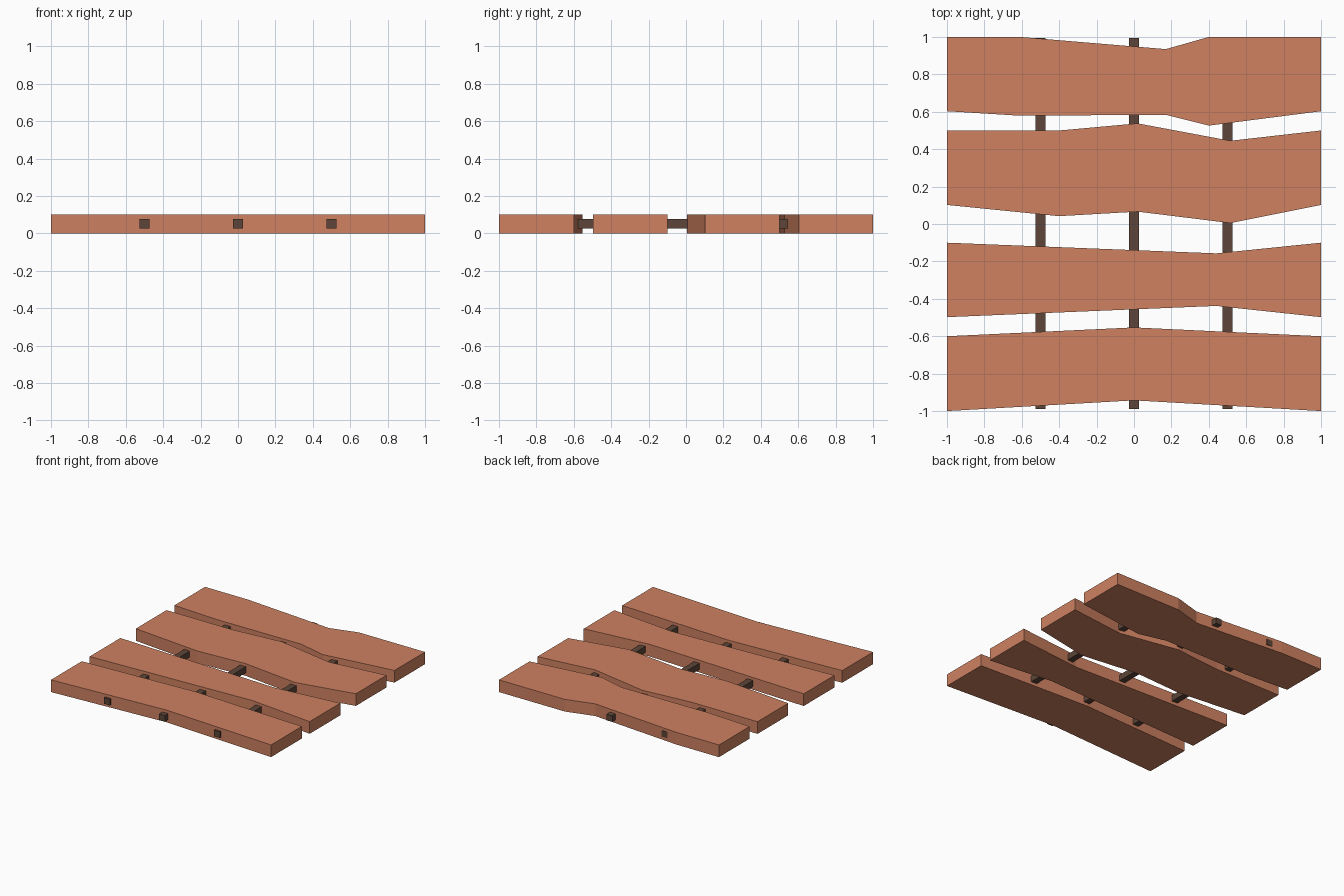
import bpy, bmesh

if "Cube" in bpy.data.objects:
    bpy.data.objects.remove(bpy.data.objects["Cube"])

def material(name, color):
    m = bpy.data.materials.new(name)
    m.diffuse_color = (*color, 1)
    m.use_nodes = True
    m.node_tree.nodes["Principled BSDF"].inputs["Base Color"].default_value = m.diffuse_color
    return m

plank_mat = material("plank_wood", (0.62, 0.22, 0.12))
batten_mat = material("batten_wood", (0.11, 0.06, 0.04))

def slab(name, outline, z0, z1, mat):
    """Extrude a flat xy outline from z0 up to z1."""
    bm = bmesh.new()
    face = bm.faces.new([bm.verts.new((x, y, z0)) for x, y in outline])
    ext = bmesh.ops.extrude_face_region(bm, geom=[face])
    top = [v for v in ext["geom"] if isinstance(v, bmesh.types.BMVert)]
    bmesh.ops.translate(bm, verts=top, vec=(0, 0, z1 - z0))
    bmesh.ops.recalc_face_normals(bm, faces=bm.faces[:])
    mesh = bpy.data.meshes.new(name)
    bm.to_mesh(mesh)
    bm.free()
    mesh.materials.append(mat)
    obj = bpy.data.objects.new(name, mesh)
    bpy.context.collection.objects.link(obj)

# Planks, front to back: (x, front edge y, back edge y) at each bend
planks = [
    [(-1, -1, -0.6), (0, -0.943, -0.553), (1, -1, -0.6)],
    [(-1, -0.498, -0.1), (0.44, -0.438, -0.157), (1, -0.498, -0.1)],
    [(-1, 0.102, 0.5), (-0.4, 0.042, 0.5), (0.02, 0.066, 0.538),
     (0.515, 0.005, 0.445), (1, 0.102, 0.5)],
    [(-1, 0.603, 1), (-0.61, 0.579, 1), (0.17, 0.584, 0.935),
     (0.4, 0.526, 1), (1, 0.603, 1)],
]
for i, stations in enumerate(planks, 1):
    front = [(x, f) for x, f, b in stations]
    back = [(x, b) for x, f, b in reversed(stations)]
    slab(f"plank_{i}", front + back, 0, 0.1, plank_mat)

# Battens running through the planks
for i, x in enumerate((-0.5, 0, 0.5), 1):
    w = 0.026
    slab(f"batten_{i}", [(x - w, -0.988), (x + w, -0.988), (x + w, 0.994), (x - w, 0.994)],
         0.026, 0.076, batten_mat)
